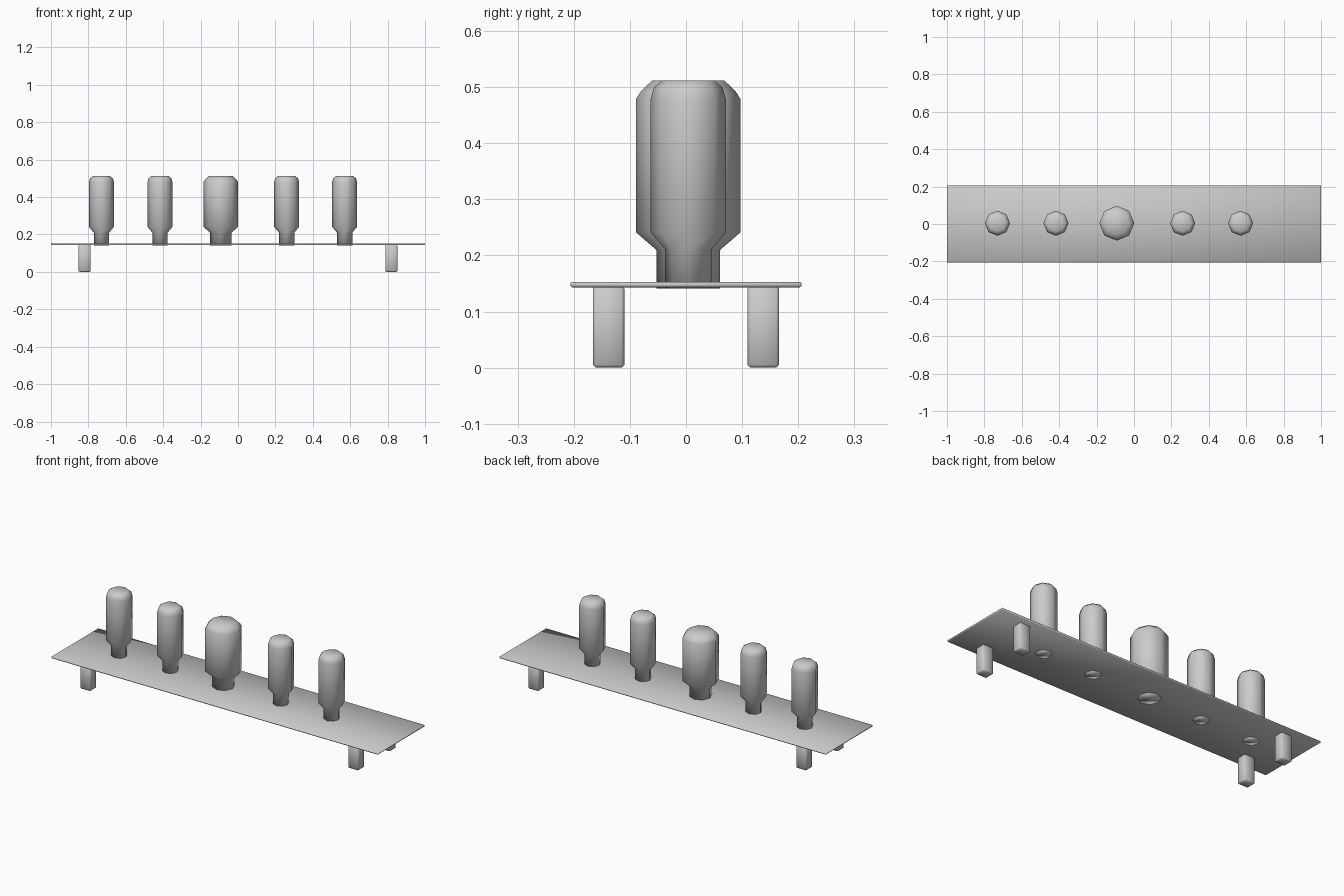
import bpy, bmesh, math

cube = bpy.data.objects.get("Cube")
if cube:
    bpy.data.objects.remove(cube, do_unlink=True)

grey = bpy.data.materials.new("plain_grey")
grey.use_nodes = True
GREY = (0.6, 0.6, 0.6, 1)
grey.diffuse_color = GREY
grey.node_tree.nodes["Principled BSDF"].inputs["Base Color"].default_value = GREY


def finish(name, bm, location):
    bmesh.ops.recalc_face_normals(bm, faces=bm.faces)
    for face in bm.faces:
        face.smooth = True
    mesh = bpy.data.meshes.new(name)
    bm.to_mesh(mesh)
    bm.free()
    mesh.materials.append(grey)
    obj = bpy.data.objects.new(name, mesh)
    obj.location = location
    bpy.context.collection.objects.link(obj)
    return obj


def soft_box(name, size, location, bevel):
    bm = bmesh.new()
    bmesh.ops.create_cube(bm, size=1)
    bmesh.ops.scale(bm, vec=size, verts=bm.verts)
    bmesh.ops.bevel(bm, geom=bm.edges[:], offset=bevel, segments=1,
                    affect='EDGES', profile=0.5)
    return finish(name, bm, location)


def lathe(name, profile, location, sides=8):
    bm = bmesh.new()
    rings = []
    for radius, z in profile:
        angles = [2 * math.pi * i / sides for i in range(sides)]
        rings.append([bm.verts.new((radius * math.cos(a), radius * math.sin(a), z))
                      for a in angles])
    for low, high in zip(rings, rings[1:]):
        for i in range(sides):
            j = (i + 1) % sides
            bm.faces.new((low[i], low[j], high[j], high[i]))
    bm.faces.new(rings[0][::-1])
    bm.faces.new(rings[-1])
    return finish(name, bm, location)


# Thin tray on four short legs
soft_box("tray", (2, 0.412, 0.01), (0, 0, 0.148), 0.003)
for x, side in ((-0.82, "right"), (0.82, "left")):
    for y, end in ((-0.138, "front"), (0.138, "back")):
        soft_box(f"leg_{end}_{side}", (0.064, 0.056, 0.146), (x, y, 0.073), 0.005)

# Bottle-shaped posts: narrow neck, wide body, rounded top
small = [(0.041, 0.141), (0.041, 0.21), (0.067, 0.241), (0.067, 0.479),
         (0.061, 0.5), (0.046, 0.512)]
large = [(0.057, 0.141), (0.057, 0.21), (0.093, 0.241), (0.093, 0.479),
         (0.084, 0.493), (0.064, 0.512)]
for n, x in enumerate((-0.73, -0.417, 0.26, 0.57), 1):
    lathe(f"small_post_{n}", small, (x, 0.004, 0))
lathe("large_post", large, (-0.092, 0.004, 0))
